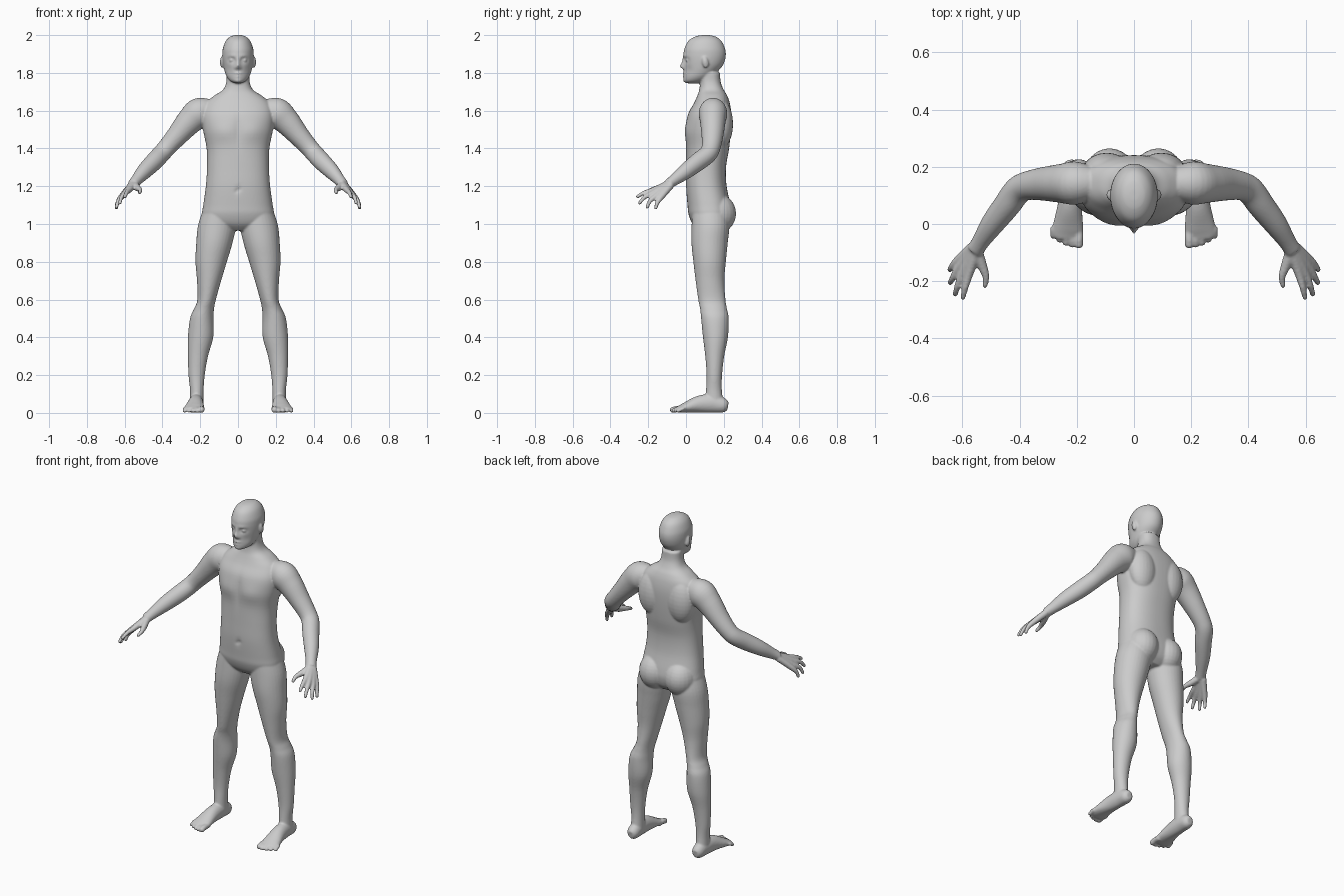
import bpy, bmesh, math
from mathutils import Vector, Matrix

bm = bmesh.new()


def spline(rows, n=5):
    """Catmull-Rom through rows of numbers."""
    out = []
    for i in range(len(rows) - 1):
        p = [rows[max(0, min(len(rows) - 1, i + k))] for k in (-1, 0, 1, 2)]
        for j in range(n):
            t = j / n
            out.append([0.5 * (2 * b + (c - a) * t + (2 * a - 5 * b + 4 * c - d) * t * t
                               + (3 * b - a - 3 * c + d) * t ** 3) for a, b, c, d in zip(*p)])
    return out + [list(rows[-1])]


def loft(rows, side=1, along=False, seg=32, power=1.0):
    """Elliptical loft; rows are x, y, z, r1, r2. Rings are level, or square to the path."""
    pts = spline(rows)
    rings = []
    for i, (x, y, z, a, b) in enumerate(pts):
        u, v = Vector((1, 0, 0)), Vector((0, 1, 0))
        if along:
            t = Vector(pts[min(i + 1, len(pts) - 1)][:3]) - Vector(pts[max(i - 1, 0)][:3])
            u = t.cross(Vector((0, 0, 1))).normalized()
            v = u.cross(t).normalized()
        ring = []
        for k in range(seg):
            c, s = math.cos(math.tau * k / seg), math.sin(math.tau * k / seg)
            c, s = math.copysign(abs(c) ** power, c), math.copysign(abs(s) ** power, s)
            p = Vector((x, y, z)) + u * a * c + v * b * s
            ring.append(bm.verts.new((p.x * side, p.y, p.z)))
        rings.append(ring)
    for r, q in zip(rings, rings[1:]):
        for k in range(seg):
            m = (k + 1) % seg
            bm.faces.new((r[k], r[m], q[m], q[k]))
    bm.faces.new(rings[0])
    bm.faces.new(rings[-1])
    return [v for r in rings for v in r]


def ball(c, r, side=1, tilt=0):
    mat = (Matrix.Translation((c[0] * side, c[1], c[2])) @ Matrix.Rotation(tilt, 4, 'X')
           @ Matrix.Diagonal((*r, 1)))
    bmesh.ops.create_uvsphere(bm, u_segments=24, v_segments=16, radius=1, matrix=mat)


def digit(path, side):
    loft([(*p[:3], p[3], p[3]) for p in path], side, True, 14)
    ball(path[-1][:3], [path[-1][3]] * 3, side)


def trunk(rows, **kw):
    """Level loft from z, half width, front y, back y."""
    return loft([(0, (f + b) / 2, z, w, (b - f) / 2) for z, w, f, b in rows], **kw)


def push(verts, dents):
    """Push the front surface along y around mirrored points: x, z, rx, rz, amount."""
    for v in verts:
        if v.co.y < 0.09:
            v.co.y += sum(a * math.exp(-((abs(v.co.x) - x) / rx) ** 2 - ((v.co.z - z) / rz) ** 2)
                          for x, z, rx, rz, a in dents)


# torso and neck
torso = trunk([(.965, .07, .07, .19), (1.0, .17, .035, .225), (1.05, .19, .014, .24),
               (1.1, .184, .008, .236), (1.2, .17, .0, .215), (1.3, .164, .0, .212),
               (1.4, .166, .0, .228), (1.5, .185, -.002, .238), (1.58, .19, .01, .24),
               (1.64, .17, .042, .232), (1.68, .125, .06, .218), (1.71, .08, .07, .2),
               (1.75, .062, .074, .184), (1.8, .06, .07, .18)], seg=64, power=.85)
push(torso, [(0, 1.18, .014, .016, .008), (0, 1.5, .02, .09, .006), (.08, 1.49, .06, .05, -.008)])

# head with sculpted face
head = trunk([(2.0, .015, .085, .12), (1.993, .04, .05, .155), (1.97, .064, .013, .187),
              (1.93, .08, -.008, .206), (1.9, .083, -.013, .211), (1.87, .082, -.013, .207),
              (1.84, .078, -.011, .195), (1.81, .071, -.01, .17), (1.78, .06, -.011, .14),
              (1.757, .042, -.01, .105), (1.745, .018, .005, .07)], seg=96)
push(head, [(.033, 1.867, .017, .013, .014), (.03, 1.89, .022, .008, -.004),
            (0, 1.835, .012, .014, -.022), (0, 1.86, .009, .022, -.009),
            (.014, 1.827, .007, .007, -.007), (0, 1.797, .022, .006, -.008),
            (0, 1.781, .019, .006, -.007), (0, 1.789, .025, .003, .005),
            (0, 1.757, .02, .012, -.006), (.05, 1.815, .018, .025, .005)])

for s in (1, -1):
    # eyes and ears
    ball((.033, .011, 1.867), (.014, .014, .011), s)
    ball((.084, .102, 1.857), (.012, .017, .031), s, .2)
    # buttocks and shoulder blades
    ball((.085, .165, 1.055), (.092, .1, .105), s)
    ball((.095, .185, 1.53), (.085, .064, .13), s)
    # leg
    loft([(.1, .125, 1.1, .075, .09), (.11, .13, 1.0, .1, .1), (.125, .125, .9, .096, .096),
          (.142, .125, .8, .083, .086), (.153, .127, .7, .064, .076), (.166, .137, .6, .049, .072),
          (.18, .146, .55, .053, .071), (.192, .153, .5, .062, .073), (.198, .156, .4, .067, .066),
          (.212, .152, .3, .053, .05), (.219, .15, .2, .043, .041), (.218, .148, .12, .036, .042),
          (.218, .15, .04, .036, .05)], s)
    # foot and toes
    loft([(.218, .222, .035, .018, .022), (.218, .2, .039, .034, .038), (.22, .14, .05, .038, .049),
          (.224, .07, .046, .042, .045), (.23, .0, .029, .052, .028), (.232, -.03, .021, .054, .02),
          (.232, -.05, .017, .046, .014)], s, True)
    for i, (tip, r) in enumerate([(-.07, .016), (-.073, .011), (-.067, .011), (-.057, .01), (-.042, .01)]):
        x = .193 + .0225 * i
        digit([(x, -.01, .02, r), (x, tip + .022, .021, r), (x, tip, r, r)], s)
    # arm
    loft([(.13, .145, 1.61, .05, .05), (.2, .143, 1.59, .075, .08), (.255, .142, 1.545, .068, .071),
          (.32, .14, 1.47, .058, .057), (.375, .133, 1.407, .05, .049), (.408, .115, 1.37, .049, .048),
          (.445, .065, 1.33, .047, .048), (.495, .0, 1.28, .041, .042), (.535, -.06, 1.235, .031, .031),
          (.555, -.092, 1.212, .03, .026)], s, True)
    # palm and fingers, each running from the wrist
    for wrist, knuckle, mid, tip in [
            ((.548, -.09, 1.214), (.576, -.172, 1.18), (.59, -.222, 1.165), (.598, -.256, 1.145)),
            ((.554, -.088, 1.212), (.597, -.17, 1.166), (.617, -.218, 1.142), (.625, -.245, 1.112)),
            ((.56, -.085, 1.208), (.612, -.154, 1.151), (.634, -.19, 1.122), (.643, -.205, 1.09)),
            ((.565, -.082, 1.204), (.62, -.132, 1.141), (.638, -.152, 1.112), (.644, -.16, 1.085))]:
        digit([(*wrist, .02), (*knuckle, .0155), (*mid, .0115), (*tip, .0095)], s)
    # thumb
    digit([(.55, -.09, 1.21, .02), (.533, -.14, 1.192, .018), (.518, -.183, 1.18, .0125),
           (.521, -.215, 1.166, .0095)], s)

# fuse all parts into one smooth skin
bmesh.ops.recalc_face_normals(bm, faces=bm.faces[:])
mesh = bpy.data.meshes.new("human_body")
bm.to_mesh(mesh)
bm.free()
body = bpy.data.objects.new("human_body", mesh)
bpy.context.collection.objects.link(body)
fuse = body.modifiers.new("fuse", 'REMESH')
fuse.mode = 'VOXEL'
fuse.voxel_size = .0056
fuse.use_smooth_shade = True
soft = body.modifiers.new("soften", 'SMOOTH')
soft.factor = .5
soft.iterations = 4
